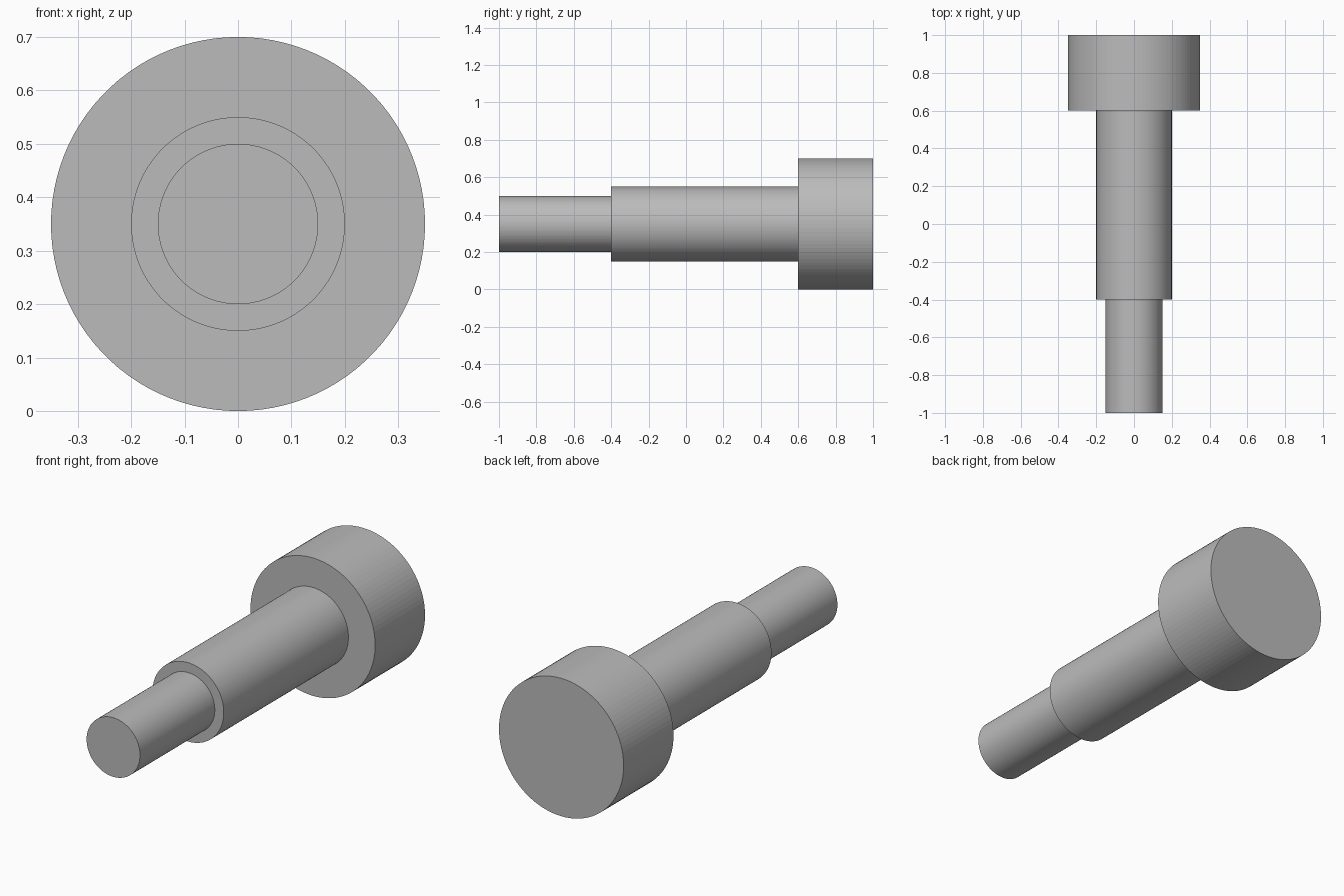
import bpy, bmesh, math
from mathutils import Vector

cube = bpy.data.objects.get("Cube")
if cube:
    bpy.data.objects.remove(cube, do_unlink=True)

SIDES = 100
AXIS_Z = 0.35

# Plain grey metal
steel = bpy.data.materials.new("grey_steel")
steel.use_nodes = True
grey = (0.5, 0.5, 0.5, 1)
steel.diffuse_color = grey
steel.node_tree.nodes["Principled BSDF"].inputs["Base Color"].default_value = grey

# Half profile of the pin as (radius, y): tip, shank, head
profile = [(0, -1), (0.15, -1), (0.15, -0.4), (0.2, -0.4),
           (0.2, 0.6), (0.35, 0.6), (0.35, 1), (0, 1)]

# Revolve the profile around the y axis into one closed solid
bm = bmesh.new()
verts = [bm.verts.new((0, y, r)) for r, y in profile]
edges = [bm.edges.new(pair) for pair in zip(verts, verts[1:])]
bmesh.ops.spin(bm, geom=verts + edges, cent=(0, 0, 0), axis=(0, 1, 0),
               angle=math.tau, steps=SIDES, use_merge=True)
bmesh.ops.remove_doubles(bm, verts=bm.verts[:], dist=0.0001)
bmesh.ops.recalc_face_normals(bm, faces=bm.faces[:])
bmesh.ops.translate(bm, verts=bm.verts[:], vec=Vector((0, 0, AXIS_Z)))

mesh = bpy.data.meshes.new("stepped_pin")
bm.to_mesh(mesh)
bm.free()
mesh.materials.append(steel)
pin = bpy.data.objects.new("stepped_pin", mesh)
bpy.context.collection.objects.link(pin)
